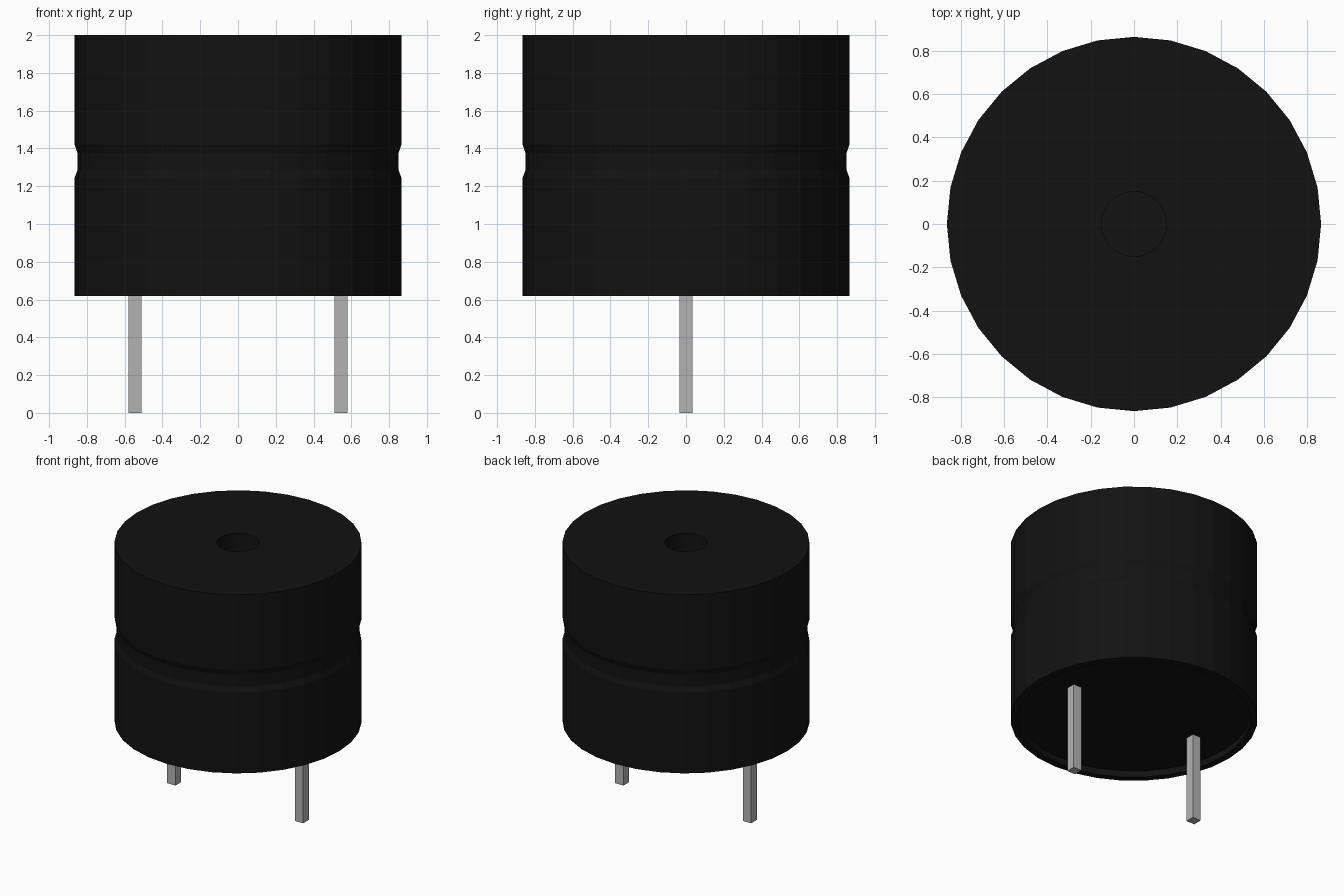
import bpy, bmesh
from math import cos, sin, pi

if "Cube" in bpy.data.objects:
    bpy.data.objects.remove(bpy.data.objects["Cube"])

SIDES = 32


def material(name, color):
    mat = bpy.data.materials.new(name)
    mat.diffuse_color = color
    mat.use_nodes = True
    mat.node_tree.nodes["Principled BSDF"].inputs["Base Color"].default_value = mat.diffuse_color
    return mat


def add_object(name, bm, mat):
    mesh = bpy.data.meshes.new(name)
    bmesh.ops.recalc_face_normals(bm, faces=bm.faces)
    bm.to_mesh(mesh)
    bm.free()
    mesh.materials.append(mat)
    obj = bpy.data.objects.new(name, mesh)
    bpy.context.collection.objects.link(obj)
    return obj


def lathe(name, profile, mat):
    """Revolve (radius, z) points around z and cap both ends."""
    bm = bmesh.new()
    rings = [[bm.verts.new((r * cos(2 * pi * i / SIDES), r * sin(2 * pi * i / SIDES), z))
              for i in range(SIDES)] for r, z in profile]
    for a, b in zip(rings, rings[1:]):
        for i in range(SIDES):
            j = (i + 1) % SIDES
            bm.faces.new((a[i], a[j], b[j], b[i]))
    bm.faces.new(rings[0])
    bm.faces.new(rings[-1])
    return add_object(name, bm, mat)


def pin(name, x, mat):
    bm = bmesh.new()
    bmesh.ops.create_cube(bm, size=1)
    bmesh.ops.scale(bm, vec=(0.07, 0.07, 0.70), verts=bm.verts)
    bmesh.ops.translate(bm, vec=(x, 0, 0.35), verts=bm.verts)
    return add_object(name, bm, mat)


black = material("black_plastic", (0.006, 0.006, 0.006, 1))
metal = material("pin_metal", (0.45, 0.45, 0.45, 1))

# Housing: recessed underside, waist groove, sound hole in the top
lathe("buzzer_housing", [
    (0.815, 0.67), (0.815, 0.62), (0.865, 0.62),
    (0.865, 1.245), (0.85, 1.285), (0.85, 1.375), (0.865, 1.42),
    (0.865, 2.0), (0.15, 2.0), (0.15, 1.82),
], black)

# Two square contact pins
for side, label in ((-1, "left"), (1, "right")):
    pin(f"{label}_contact_pin", side * 0.545, metal)
